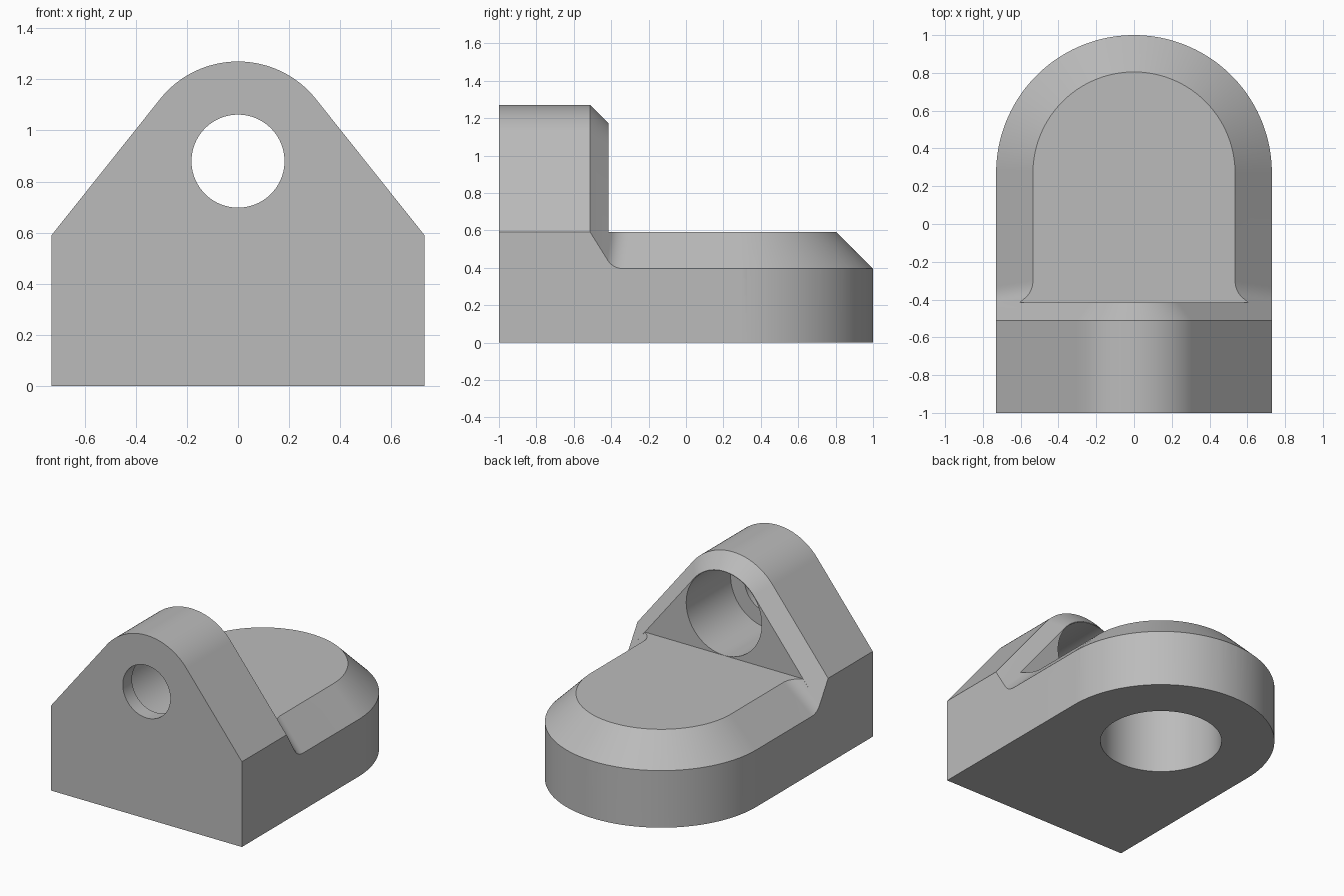
import bpy, bmesh, math
from mathutils import Matrix

if "Cube" in bpy.data.objects:
    bpy.data.objects.remove(bpy.data.objects["Cube"])

W, MID = 0.73, 0.27            # half width, centre of the rounded end
TOP, RIM = 0.59, 0.395         # plate top, lower edge of its bevel
EYE_Z, EYE_R = 0.88, 0.39      # lug eye height and outer radius
FRONT, CH0, BACK = -1.0, -0.512, -0.415
BEVEL = BACK - CH0

# Direction of the normal of the slanted lug flank (tangent from eye to corner)
TILT = math.acos(EYE_R / math.hypot(W, EYE_Z - TOP)) - math.atan2(EYE_Z - TOP, W)
NX, NZ = math.cos(TILT), math.sin(TILT)

grey = bpy.data.materials.new("plain grey")
grey.use_nodes = True
grey.diffuse_color = (0.5, 0.5, 0.5, 1)
grey.node_tree.nodes["Principled BSDF"].inputs["Base Color"].default_value = grey.diffuse_color


def add(name, bm):
    bmesh.ops.recalc_face_normals(bm, faces=bm.faces)
    mesh = bpy.data.meshes.new(name)
    bm.to_mesh(mesh)
    bm.free()
    mesh.materials.append(grey)
    obj = bpy.data.objects.new(name, mesh)
    bpy.context.collection.objects.link(obj)
    return obj


def loft(name, loops):
    """Skin a stack of equal closed loops and cap both ends."""
    bm = bmesh.new()
    rings = [[bm.verts.new(p) for p in loop] for loop in loops]
    n = len(rings[0])
    for a, b in zip(rings, rings[1:]):
        for i in range(n):
            j = (i + 1) % n
            bm.faces.new((a[i], a[j], b[j], b[i]))
    bm.faces.new(rings[0])
    bm.faces.new(rings[-1])
    return add(name, bm)


def cylinder(name, radius, depth, matrix):
    bm = bmesh.new()
    bmesh.ops.create_cone(bm, cap_ends=True, segments=96, radius1=radius,
                          radius2=radius, depth=depth, matrix=matrix)
    return add(name, bm)


def combine(target, tool, operation):
    mod = target.modifiers.new(operation.lower(), 'BOOLEAN')
    mod.operation, mod.solver, mod.object = operation, 'EXACT', tool
    bpy.context.view_layer.objects.active = target
    bpy.ops.object.modifier_apply(modifier=mod.name)
    bpy.data.objects.remove(tool)


def arc(cx, cy, r, a0, a1, steps):
    return [(cx + r * math.cos(a0 + (a1 - a0) * k / steps),
             cy + r * math.sin(a0 + (a1 - a0) * k / steps)) for k in range(steps + 1)]


def mirrored(half):
    """Close a right-hand half outline with its left-hand copy."""
    return half + [(-x, y) for x, y in reversed(half) if x > 1e-5]


# Bevelled plate: tapering outline that flares into the lug with a fillet
def plate_outline(z, t=0.06):
    xb = W - (z - RIM)
    py = CH0 - NZ * (z - TOP) + NX * (z - RIM)
    flank = lambda y: W - (NZ * (z - TOP) + y - CH0) / NX
    slope = math.hypot(NX, 1)
    start = (xb + t / slope, py - t * NX / slope)
    half = [(flank(py - 0.1) - 0.002, py - 0.1)]
    for k in range(9):
        u = k / 8
        half.append(((1 - u) ** 2 * start[0] + (1 - (1 - u) ** 2) * xb,
                     (1 - u) ** 2 * start[1] + 2 * u * (1 - u) * py + u * u * (py + t)))
    half += arc(0, MID, xb, 0, math.pi / 2, 40)
    return [(x, y, z) for x, y in mirrored(half)]


# Upright lug: rounded top, slanted flanks, bevelled rear edge
def lug_outline(y, inset):
    r, low = EYE_R - inset, -0.1
    foot = (r - (low - EYE_Z) * NZ) / NX
    half = [(foot, low)] + arc(0, EYE_Z, r, TILT, math.pi / 2, 24)
    return [(x, y, z) for x, z in mirrored(half)]


bracket = loft("bracket_body", [plate_outline(-0.1), plate_outline(TOP)])
lug = loft("lug", [lug_outline(FRONT, 0), lug_outline(CH0, 0), lug_outline(BACK, BEVEL)])
combine(bracket, lug, 'UNION')

# Trim everything to the round-ended footprint
half = [(W, FRONT - 0.1)] + arc(0, MID, W, 0, math.pi / 2, 40)
footprint = loft("footprint", [[(x, y, z) for x, y in mirrored(half)] for z in (0, 1.5)])
combine(bracket, footprint, 'INTERSECT')


# Eye hole, its rear counterbore and the blind socket underneath
def across(y0, y1):
    return Matrix.Translation((0, (y0 + y1) / 2, EYE_Z)) @ Matrix.Rotation(math.pi / 2, 4, 'X')


combine(bracket, cylinder("eye_hole", 0.182, 0.4, across(-1.1, -0.7)), 'DIFFERENCE')
combine(bracket, cylinder("counterbore", 0.289, 0.6, across(-0.9, -0.3)), 'DIFFERENCE')
combine(bracket, cylinder("socket", EYE_R, 0.98, Matrix.Translation((0, MID, 0))), 'DIFFERENCE')

bpy.ops.object.select_all(action='DESELECT')
bracket.select_set(True)
bpy.context.view_layer.objects.active = bracket
bpy.ops.object.shade_smooth_by_angle(angle=math.radians(25))
